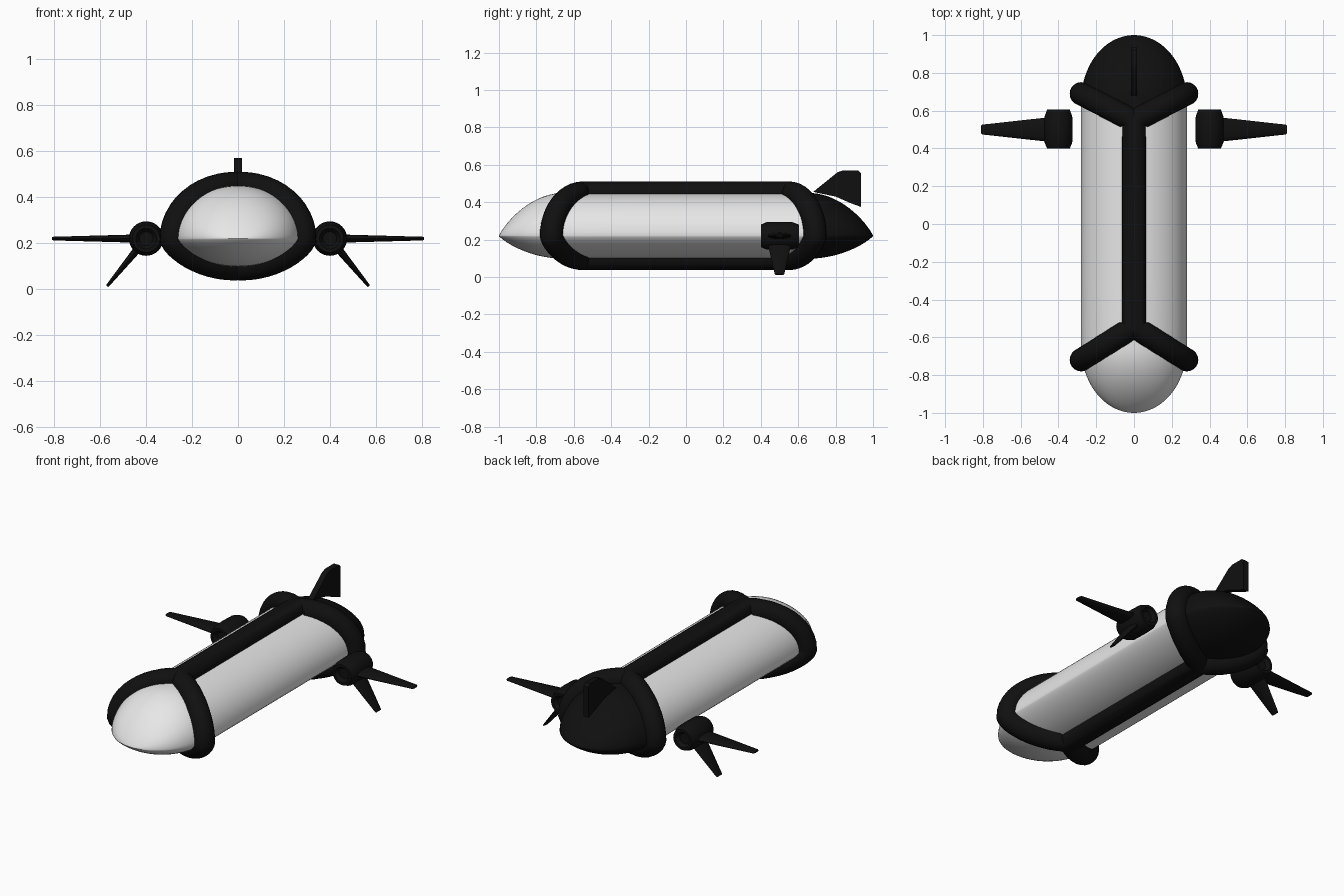
import bpy, bmesh, math
from mathutils import Vector

if "Cube" in bpy.data.objects:
    bpy.data.objects.remove(bpy.data.objects["Cube"])

def material(name, c):
    m = bpy.data.materials.new(name)
    m.diffuse_color = (c, c, c, 1)
    m.use_nodes = True
    m.node_tree.nodes["Principled BSDF"].inputs["Base Color"].default_value = m.diffuse_color
    return m

WHITE = material("hull white", 0.8)
BLACK = material("trim black", 0.005)
HW, UP, DOWN, MID = 0.28, 0.23, 0.122, 0.22   # hull half width, height above and below the crease

def section(a):
    """Hull cross-section: round above, shallow lens below the crease."""
    s = math.sin(a)
    return HW * math.cos(a), (UP * s if s >= 0 else -DOWN * abs(s) ** 1.5)

def finish(name, bm, mats, angle=35):
    bmesh.ops.recalc_face_normals(bm, faces=bm.faces[:])
    me = bpy.data.meshes.new(name)
    bm.to_mesh(me)
    bm.free()
    ob = bpy.data.objects.new(name, me)
    bpy.context.collection.objects.link(ob)
    for m in mats:
        me.materials.append(m)
    bpy.ops.object.select_all(action='DESELECT')
    ob.select_set(True)
    bpy.context.view_layer.objects.active = ob
    bpy.ops.object.shade_smooth_by_angle(angle=math.radians(angle))
    return ob

def loft(bm, rings, caps=True, closed=False):
    """Skin a list of point rings."""
    vs = [[bm.verts.new(p) for p in r] for r in rings]
    n = len(vs[0])
    pairs = list(zip(vs, vs[1:])) + ([(vs[-1], vs[0])] if closed else [])
    for a, b in pairs:
        for i in range(n):
            j = (i + 1) % n
            bm.faces.new((a[i], a[j], b[j], b[i]))
    if caps and not closed:
        bm.faces.new(vs[0])
        bm.faces.new(vs[-1])

# Hull with pointed ends; the tail behind the rear frame is black
N = 72
ends = [0.65 + 0.35 * math.sin(math.pi / 2 * i / 20) for i in range(20)] + [0.9999]
ys = [-y for y in reversed(ends)] + [-0.3, 0, 0.3, 0.5] + [0.53 + 0.02 * i for i in range(6)] + ends
rings = []
for y in ys:
    t = max(0, (abs(y) - 0.65) / 0.35)
    k = 1 - t * t
    ring = []
    for i in range(N):
        x, z = section(2 * math.pi * i / N)
        ring.append((x * k ** 0.5, y, MID + z * k ** 0.85))
    rings.append(ring)
bm = bmesh.new()
loft(bm, rings)
for f in bm.faces:
    c = f.calc_center_median()
    f.material_index = int(c.y > 0.55 + 0.5 * abs(c.x))
finish("hull", bm, [WHITE, BLACK])

# Tubular frame: one closed loop round each side window, meeting at the spine and keel
def frame_path():
    pts = []
    for i in range(25):                    # rear branch, top to bottom
        a = math.pi / 2 - math.pi * i / 24
        x, z = section(a)
        pts.append(Vector((0.01 + x * 0.965, 0.55 + 0.14 * math.cos(a), MID + z)))
    for i in range(25):                    # front branch, bottom to top
        a = -math.pi / 2 + math.pi * i / 24
        x, z = section(a)
        pts.append(Vector((0.01 + x * 0.965, -0.55 - 0.17 * math.cos(a), MID + z)))
    return pts

def tube_loop(name, pts, r, sides=20):
    bm = bmesh.new()
    rings = []
    axis = Vector((1, 0, 0))
    n = len(pts)
    for i, p in enumerate(pts):
        d = ((pts[(i + 1) % n] - p).normalized() + (p - pts[i - 1]).normalized()).normalized()
        u = (axis - d * axis.dot(d)).normalized()
        v = d.cross(u)
        rings.append([p + r * (math.cos(2 * math.pi * k / sides) * u + math.sin(2 * math.pi * k / sides) * v)
                      for k in range(sides)])
    loft(bm, rings, closed=True)
    return finish(name, bm, [BLACK])

def mirror(ob):
    m = ob.modifiers.new("mirror", 'MIRROR')
    m.use_axis = (True, False, False)
    m.use_mirror_merge = False

mirror(tube_loop("window_frame", frame_path(), 0.061))

# Engine pods: short barrels along y with tapered ends and a recessed mouth
bm = bmesh.new()
profile = [(0.42, 0.03), (0.40, 0.045), (0.40, 0.06), (0.43, 0.073), (0.50, 0.075),
           (0.57, 0.073), (0.605, 0.06), (0.605, 0.045), (0.585, 0.03)]
loft(bm, [[(0.40 + r * math.cos(2 * math.pi * k / 32), y, MID + r * math.sin(2 * math.pi * k / 32))
           for k in range(32)] for y, r in profile])
mirror(finish("engine_pod", bm, [BLACK]))

# Tapered fins on each pod: one level, one angled down
def blade(name, direction, start, end, tip_thick):
    d = Vector(direction).normalized()
    n = Vector((-d.z, 0, d.x))
    base = Vector((0.40, 0.50, MID))
    bm = bmesh.new()
    rings = []
    for s, w, h in ((start, 0.066, 0.018), (end - 0.006, 0.026, tip_thick), (end, 0.021, tip_thick * 0.7)):
        rings.append([base + d * s + Vector((0, w * math.cos(2 * math.pi * k / 16), 0))
                      + n * h * math.sin(2 * math.pi * k / 16) for k in range(16)])
    loft(bm, rings)
    mirror(finish(name, bm, [BLACK], 50))

blade("level_fin", (1, 0, 0), 0.04, 0.41, 0.008)
blade("lower_fin", (0.172, 0, -0.21), 0.04, 0.268, 0.007)

# Tail fin hovering just over the tail
bm = bmesh.new()
outline = [(0.68, 0.455), (0.81, 0.56), (0.84, 0.57), (0.92, 0.57), (0.935, 0.555),
           (0.935, 0.375), (0.88, 0.395), (0.80, 0.43)]
loft(bm, [[(x, y, z) for y, z in outline] for x in (-0.017, 0.017)])
finish("tail_fin", bm, [BLACK])
